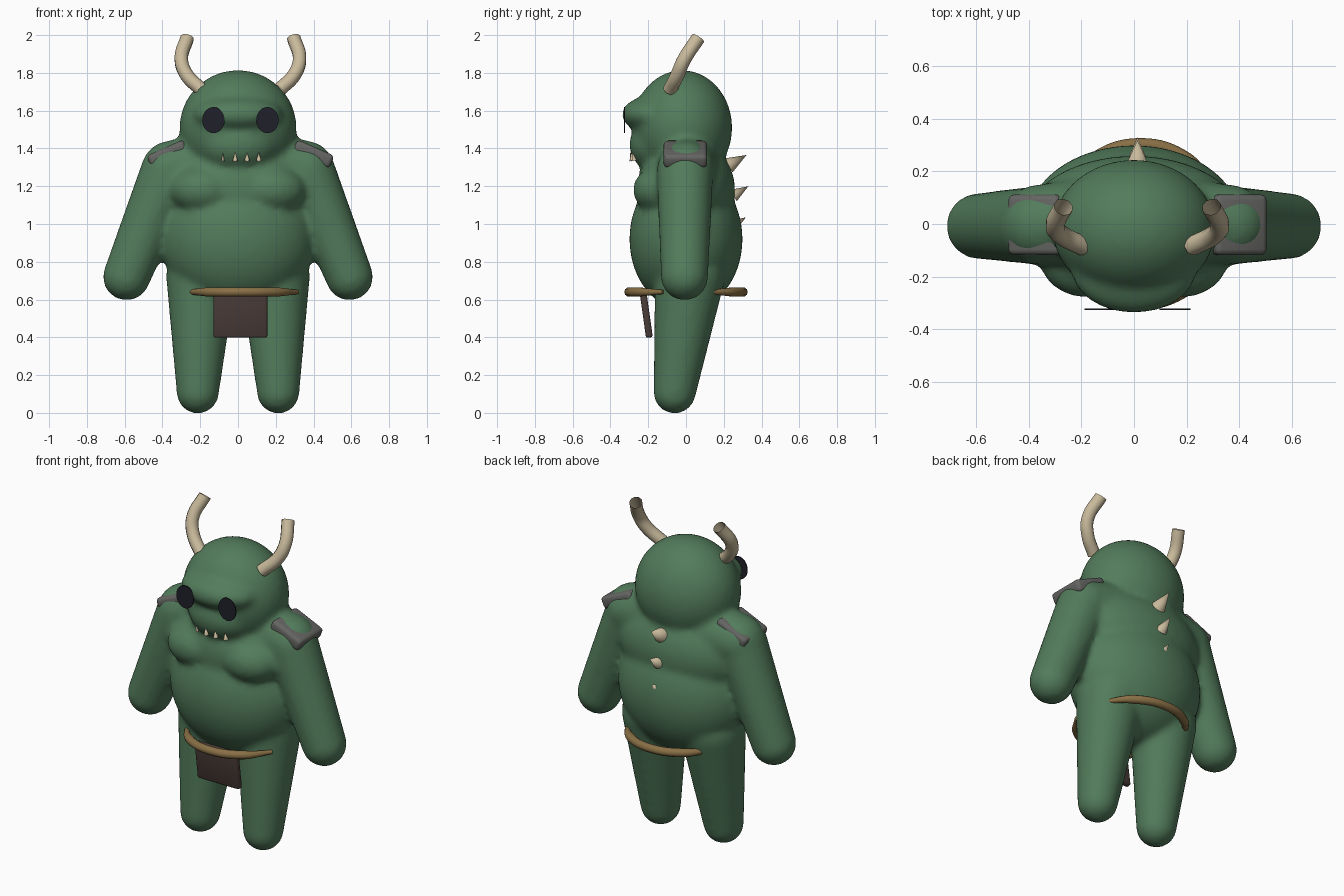
import bpy, bmesh, math
from mathutils import Vector, Matrix

if "Cube" in bpy.data.objects:
    bpy.data.objects.remove(bpy.data.objects["Cube"])


def material(name, rgb):
    m = bpy.data.materials.new(name)
    m.diffuse_color = (*rgb, 1)
    m.use_nodes = True
    m.node_tree.nodes["Principled BSDF"].inputs["Base Color"].default_value = m.diffuse_color
    return m


GREEN = material("green skin", (0.085, 0.2, 0.105))
BONE = material("bone", (0.58, 0.49, 0.33))
STEEL = material("dark steel", (0.13, 0.13, 0.125))
CLOTH = material("dark leather", (0.07, 0.046, 0.04))
ROPE = material("brown rope", (0.25, 0.16, 0.06))
EYE = material("eye black", (0.014, 0.014, 0.024))
CX = 0.013  # centre line of the gear


def add_object(name, bm, mat, angle=40):
    bmesh.ops.recalc_face_normals(bm, faces=bm.faces)
    me = bpy.data.meshes.new(name)
    bm.to_mesh(me)
    bm.free()
    me.materials.append(mat)
    ob = bpy.data.objects.new(name, me)
    bpy.context.collection.objects.link(ob)
    bpy.ops.object.select_all(action='DESELECT')
    ob.select_set(True)
    bpy.context.view_layer.objects.active = ob
    bpy.ops.object.shade_smooth_by_angle(angle=math.radians(angle))
    return ob


def ellipsoid(bm, c, r):
    mat = Matrix.Translation(c) @ Matrix.Diagonal((*r, 1))
    bmesh.ops.create_icosphere(bm, subdivisions=4, radius=1, matrix=mat)


def limb(bm, a, ra, b, rb):
    """Tapered capsule: the hull of two spheres."""
    part = bmesh.new()
    for c, r in ((a, ra), (b, rb)):
        bmesh.ops.create_icosphere(part, subdivisions=4, radius=r, matrix=Matrix.Translation(c))
    out = bmesh.ops.convex_hull(part, input=part.verts)
    bmesh.ops.delete(part, geom=[v for v in out['geom_interior'] if isinstance(v, bmesh.types.BMVert)],
                     context='VERTS')
    tmp = bpy.data.meshes.new("tmp")
    part.to_mesh(tmp)
    part.free()
    bm.from_mesh(tmp)
    bpy.data.meshes.remove(tmp)


# Body: overlapping masses fused and smoothed
bm = bmesh.new()
ellipsoid(bm, (0, -0.02, 1.51), (0.31, 0.265, 0.305))     # skull
ellipsoid(bm, (0, -0.17, 1.58), (0.24, 0.17, 0.10))       # brow
ellipsoid(bm, (0, -0.12, 1.42), (0.22, 0.18, 0.16))       # jaw
ellipsoid(bm, (0, 0.0, 1.18), (0.42, 0.26, 0.28))         # chest
ellipsoid(bm, (0, 0.0, 0.92), (0.41, 0.30, 0.38))         # belly
for s in (-1, 1):
    ellipsoid(bm, (s * 0.18, -0.13, 1.18), (0.18, 0.15, 0.13))             # pectoral
    limb(bm, (0, 0.02, 1.33), 0.18, (s * 0.36, 0, 1.29), 0.15)             # shoulder
    limb(bm, (s * 0.365, -0.005, 1.28), 0.15, (s * 0.59, -0.008, 0.72), 0.125)  # arm
    limb(bm, (s * 0.213, -0.06, 0.108), 0.112, (s * 0.195, 0.02, 0.72), 0.185)  # leg
body = add_object("body", bm, GREEN)
rm = body.modifiers.new("fuse", 'REMESH')
rm.mode = 'VOXEL'
rm.voxel_size = 0.018
rm.use_smooth_shade = True
sm = body.modifiers.new("soften", 'SMOOTH')
sm.factor = 0.5
sm.iterations = 9


def tube(name, pts, radius, mat, tips=1.0, caps=False):
    """Smooth bent tube, optionally thinner at its ends."""
    cu = bpy.data.curves.new(name, 'CURVE')
    cu.dimensions = '3D'
    cu.bevel_depth = radius
    cu.bevel_resolution = 3
    cu.use_fill_caps = caps
    cu.resolution_u = 8
    sp = cu.splines.new('BEZIER')
    sp.bezier_points.add(len(pts) - 1)
    for i, (p, q) in enumerate(zip(sp.bezier_points, pts)):
        p.co = q
        p.handle_left_type = p.handle_right_type = 'AUTO'
        p.radius = tips if i in (0, len(pts) - 1) else 1
    cu.materials.append(mat)
    ob = bpy.data.objects.new(name, cu)
    bpy.context.collection.objects.link(ob)


# Horns
for side, s in (("left", -1), ("right", 1)):
    tube(side + "_horn", [(CX + s * x, y, z) for x, y, z in (
        (0.205, -0.085, 1.71), (0.285, -0.045, 1.79), (0.313, -0.01, 1.87), (0.282, 0.065, 1.985))],
        0.037, BONE)

# Front and back belt arcs
for side, s in (("front", -1), ("back", 1)):
    tube(side + "_belt", [(0.025 + x, s * y, 0.64) for x, y in (
        (-0.29, 0.12), (-0.18, 0.245), (0, 0.302), (0.18, 0.245), (0.29, 0.12))],
        0.025, ROPE, tips=0.45, caps=True)


def slab(name, centre, size, rot, mat, bevel):
    bm = bmesh.new()
    bmesh.ops.create_cube(bm, size=1, matrix=Matrix.Diagonal((*size, 1)))
    bmesh.ops.bevel(bm, geom=bm.edges[:], offset=bevel, segments=3, profile=0.5, affect='EDGES')
    bm.transform(Matrix.Translation(centre) @ rot)
    return add_object(name, bm, mat)


# Shoulder plates and loincloth
for side, s in (("left", -1), ("right", 1)):
    slab(side + "_shoulder_plate", (CX + s * 0.385, -0.003, 1.37), (0.215, 0.23, 0.075),
         Matrix.Rotation(s * math.radians(24), 4, 'Y'), STEEL, 0.022)
slab("loincloth", (CX, -0.21, 0.515), (0.285, 0.036, 0.235),
     Matrix.Rotation(math.radians(8), 4, 'X'), CLOTH, 0.012)

# Eyes: thin oval plates
for side, s in (("left", -1), ("right", 1)):
    bm = bmesh.new()
    bmesh.ops.create_cone(bm, cap_ends=True, segments=32, radius1=1, radius2=1, depth=1)
    bm.transform(Matrix.Translation((CX + s * 0.143, -0.325, 1.55))
                 @ Matrix.Diagonal((0.059, 0.006, 0.069, 1)) @ Matrix.Rotation(math.pi / 2, 4, 'X'))
    add_object(side + "_eye", bm, EYE)


def spike(name, base, tip, radius):
    a, b = Vector(base), Vector(tip)
    bm = bmesh.new()
    bmesh.ops.create_cone(bm, cap_ends=True, segments=12, radius1=radius, radius2=0, depth=(b - a).length)
    bm.transform(Matrix.Translation((a + b) / 2) @ (b - a).to_track_quat('Z', 'Y').to_matrix().to_4x4())
    add_object(name, bm, BONE)


# Back spikes
for i, (y, z, ty, tz, r) in enumerate(((0.225, 1.31, 0.32, 1.365, 0.043),
                                       (0.25, 1.15, 0.33, 1.2, 0.035),
                                       (0.26, 1.0, 0.317, 1.035, 0.025))):
    spike(f"back_spike_{i + 1}", (CX, y, z), (CX, ty, tz), r)

# Teeth
for i, x in enumerate((-0.08, -0.015, 0.048, 0.11)):
    spike(f"tooth_{i + 1}", (x, -0.285 + 0.9 * x * x, 1.335), (x, -0.295 + 0.9 * x * x, 1.38),
          0.008 if i == 0 else 0.014)
